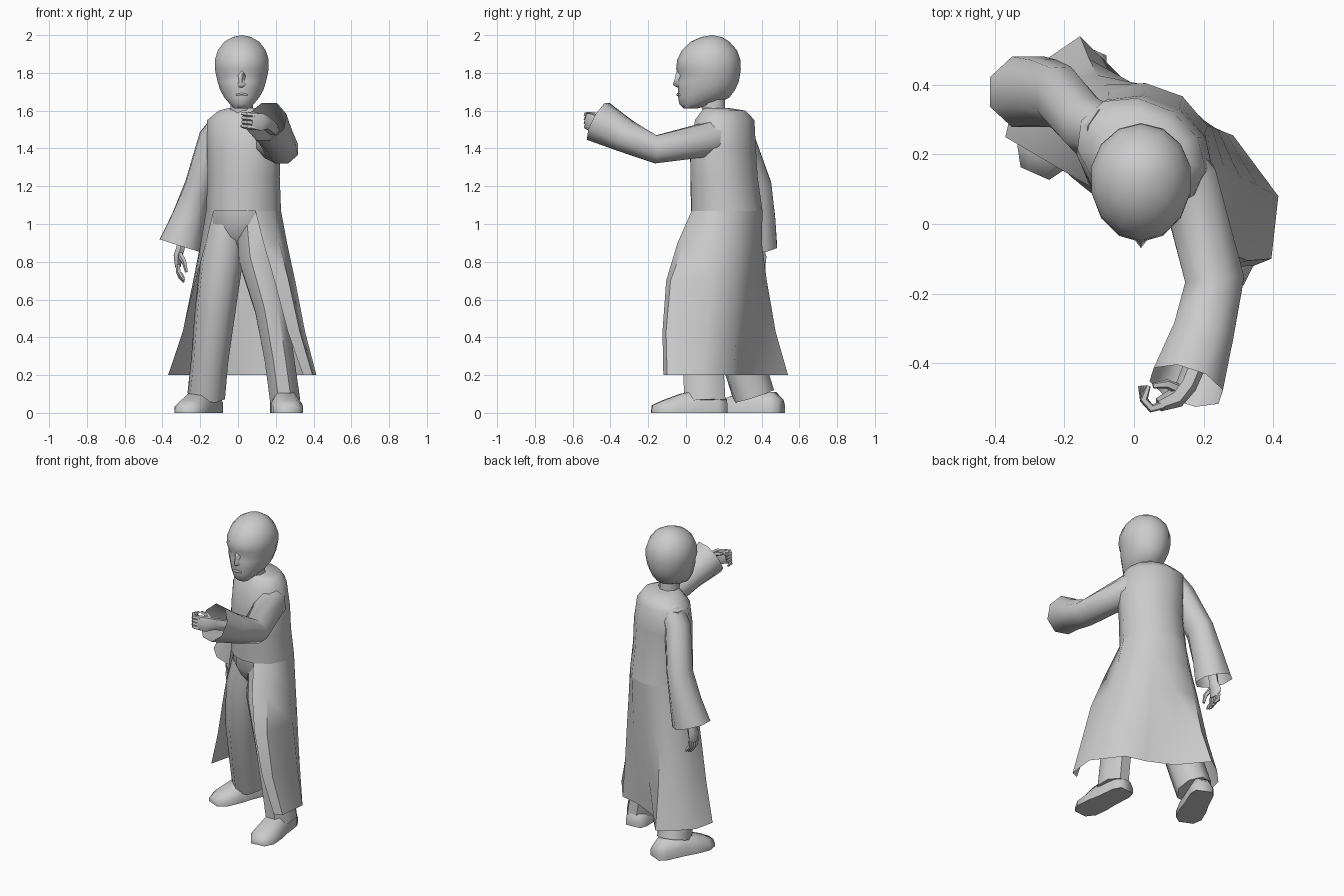
import bpy, bmesh, math
from mathutils import Vector

def mesh(name, rings, closed=True, cap0=False, cap1=False, angle=50):
    """Skin a list of equal-length point rings."""
    bm = bmesh.new()
    vs = [[bm.verts.new(p) for p in r] for r in rings]
    n = len(rings[0])
    for a, b in zip(vs, vs[1:]):
        for i in range(n if closed else n - 1):
            j = (i + 1) % n
            bm.faces.new((a[i], a[j], b[j], b[i]))
    if cap0:
        bm.faces.new(vs[0][::-1])
    if cap1:
        bm.faces.new(vs[-1])
    bmesh.ops.remove_doubles(bm, verts=bm.verts, dist=.0005)
    bmesh.ops.recalc_face_normals(bm, faces=bm.faces)
    me = bpy.data.meshes.new(name)
    bm.to_mesh(me)
    bm.free()
    me.shade_smooth()
    me.set_sharp_from_angle(angle=math.radians(angle))
    ob = bpy.data.objects.new(name, me)
    bpy.context.collection.objects.link(ob)
    return ob

def tube(name, pts, ref, n=8, cap0=True, cap1=True):
    """Tube through (x, y, z, radius along ref, other radius)."""
    c = [Vector(p[:3]) for p in pts]
    rings = []
    for i, p in enumerate(pts):
        t = (c[min(i + 1, len(c) - 1)] - c[max(i - 1, 0)]).normalized()
        u = Vector(ref)
        u = (u - t * u.dot(t)).normalized()
        v = t.cross(u)
        rings.append([c[i] + u * p[3] * math.cos(a) + v * p[4] * math.sin(a)
                      for a in (2 * math.pi * (k + .5) / n for k in range(n))])
    return mesh(name, rings, True, cap0, cap1)

# turned torso frame
YAW = math.radians(-28)
U = Vector((math.cos(YAW), math.sin(YAW), 0))
V = Vector((-math.sin(YAW), math.cos(YAW), 0))

def body_pt(cx, cy, z, a, b, deg):
    f = math.radians(deg)
    return Vector((cx, cy, z)) + U * a * math.sin(f) - V * b * math.cos(f)

# coat upper: collar to waist, points shared with the skirt edge
ANG = [44 + 29 * k for k in range(11)] + [364, 384]
WAIST = (.03, .215, 1.07, .203, .187)
torso = [(.03, .16, 1.615, .08, .06), (.03, .20, 1.60, .14, .11),
         (.02, .205, 1.55, .195, .148), (.03, .195, 1.40, .205, .168),
         (.03, .20, 1.25, .197, .175), WAIST]
mesh("coat_body", [[body_pt(*r, ANG[0] + 290 * k / 9 if k < 10 else 334 + 70 * (k - 9) / 3)
                    for k in range(12)] for r in torso], True, True, True)

# coat skirt: open in front, flared to an uneven hem with a fold at the back
hem = [(.345, -.12), (.395, -.1), (.415, .08), (.285, .255), (.15, .29),
       (-.01, .365), (-.155, .54), (-.25, .475), (-.34, .38), (-.37, .25)]
rows = []
for z, t, tf, tb in ((1.07, 0, 0, 0), (.9, .17, .5, .1), (.7, .40, .9, .28),
                     (.43, .68, 1.03, .58), (.2, 1, 1, 1)):
    row = []
    for k, h in enumerate(hem):
        w = body_pt(*WAIST, 44 + 290 * k / 9)
        ty = tf if h[1] < 0 else tb if k in (5, 6) else t
        row.append((w.x + (h[0] - w.x) * t, w.y + (h[1] - w.y) * ty, z))
    rows.append(row)
mesh("coat_skirt", rows, closed=False)

# trousers
mesh("trouser_hips", [[body_pt(cx, .19, z, a, b, 36 * k) for k in range(10)]
     for cx, z, a, b in ((.02, 1.09, .175, .15), (.015, 1.0, .175, .145),
                         (.01, .9, .11, .09), (.01, .85, .03, .04))], True, True, True)
tube("left_trouser_leg", [(.08, .16, 1.04, .095, .12), (.105, .13, .82, .11, .125),
     (.175, .09, .55, .092, .115), (.22, .09, .28, .085, .115), (.25, .10, .06, .086, .118)], (1, 0, 0), 8)
tube("right_trouser_leg", [(-.05, .21, 1.04, .1, .12), (-.085, .2, .82, .115, .125),
     (-.12, .23, .55, .11, .115), (-.15, .30, .28, .1, .115), (-.168, .36, .09, .102, .115)], (1, .15, 0), 8)

# shoes: arch-shaped sections from heel to toe
def shoe(name, heel, toe):
    h, e = Vector((*heel, 0)), Vector((*toe, 0))
    s = (e - h).normalized().cross(Vector((0, 0, 1)))
    rings = []
    for t, w, z in ((0, .05, .07), (.12, .07, .11), (.45, .074, .115),
                    (.62, .082, .10), (.86, .08, .065), (1, .045, .04)):
        c = h.lerp(e, t)
        rings.append([c + s * w * x + Vector((0, 0, z * y)) for x, y in
                      ((-1, 0), (-1, .5), (-.55, 1), (.55, 1), (1, .5), (1, 0))])
    mesh(name, rings, True, True, True, 70)

shoe("left_shoe", (.235, .215), (.27, -.18))
shoe("right_shoe", (-.125, .505), (-.285, .145))

# sleeves, open at the cuffs
tube("left_sleeve", [(.06, .25, 1.47, .08, .08), (.155, .13, 1.45, .098, .09),
     (.232, -.16, 1.395, .08, .092), (.197, -.32, 1.465, .092, .095),
     (.15, -.465, 1.543, .118, .113)], (0, 0, 1), 8, True, False)
tube("right_sleeve", [(-.08, .26, 1.53, .07, .08), (-.135, .28, 1.45, .078, .09),
     (-.21, .365, 1.2, .077, .095), (-.26, .378, 1.03, .098, .102),
     (-.305, .38, .885, .124, .11)], (1, 0, 0), 8, True, False)

# left hand: half-closed, pointing across the chest
tube("left_palm", [(.19, -.37, 1.5, .035, .033), (.15, -.465, 1.535, .038, .03),
     (.12, -.5, 1.54, .052, .03), (.07, -.52, 1.545, .048, .02)], (0, 0, 1), 6)
for k in range(4):
    z = 1.51 + .022 * k
    tube("left_finger_%d" % (k + 1), [(.085, -.52, z, .013, .013), (.05, -.53, z + .004, .013, .013),
         (.028, -.505, z + .008, .012, .012), (.018 + .008 * k, -.465, z + .008, .007, .007)], (0, 0, 1), 5)
tube("left_thumb", [(.13, -.475, 1.56, .016, .016), (.095, -.46, 1.58, .014, .014),
     (.055, -.465, 1.588, .008, .008)], (0, 0, 1), 5)

# right hand: hanging
tube("right_palm", [(-.29, .38, .96, .03, .03), (-.305, .38, .87, .026, .033),
     (-.318, .378, .83, .026, .048), (-.318, .375, .775, .018, .045)], (1, 0, 0), 6)
for k in range(4):
    y = .342 + .022 * k
    d = .01 * abs(k - 1)
    tube("right_finger_%d" % (k + 1), [(-.318, y, .785, .013, .013), (-.315, y, .745, .013, .013),
         (-.302, y, .715 + d, .012, .012), (-.285, y, .692 + d, .007, .007)], (1, 0, 0), 5)
tube("right_thumb", [(-.31, .345, .84, .016, .016), (-.285, .325, .80, .014, .014),
     (-.272, .325, .745, .008, .008)], (1, 0, 0), 5)

# neck
tube("neck", [(.02, .15, 1.56, .065, .065), (.02, .14, 1.72, .062, .068)], (1, 0, 0), 8)

# head: (z, half width, front y, back y, widest y)
levels = [(1.612, .04, -.012, .06, .02), (1.635, .065, -.035, .16, .05),
          (1.67, .095, -.042, .23, .09), (1.71, .118, -.042, .26, .12),
          (1.755, .132, -.047, .28, .13), (1.785, .139, -.035, .285, .13),
          (1.82, .146, -.052, .29, .13), (1.87, .146, -.047, .288, .13),
          (1.92, .13, -.022, .27, .13), (1.965, .095, .025, .23, .135),
          (1.99, .05, .08, .19, .14), (2.0, 0, .14, .14, .14)]
head = []
for z, w, f, b, m in levels:
    r = []
    for k in range(14):
        a = 2 * math.pi * k / 14
        s, c = math.sin(a), math.cos(a)
        r.append((.02 + w * s, m - c * ((m - f) if c > 0 else (b - m)), z))
    head.append(r)
mesh("head", head, True, True)

# nose and lips
mesh("nose", [[(.02 - w, b, z), (.02, f, z), (.02 + w, b, z)] for z, w, f, b in
     ((1.722, .02, -.045, -.03), (1.737, .03, -.07, -.03), (1.765, .022, -.06, -.03),
      (1.81, .018, -.05, -.03))], True, True, True, 90)
tube("lips", [(-.01, -.034, 1.683, .006, .008), (.02, -.041, 1.685, .01, .01),
     (.05, -.034, 1.683, .006, .008)], (0, 0, 1), 6)
